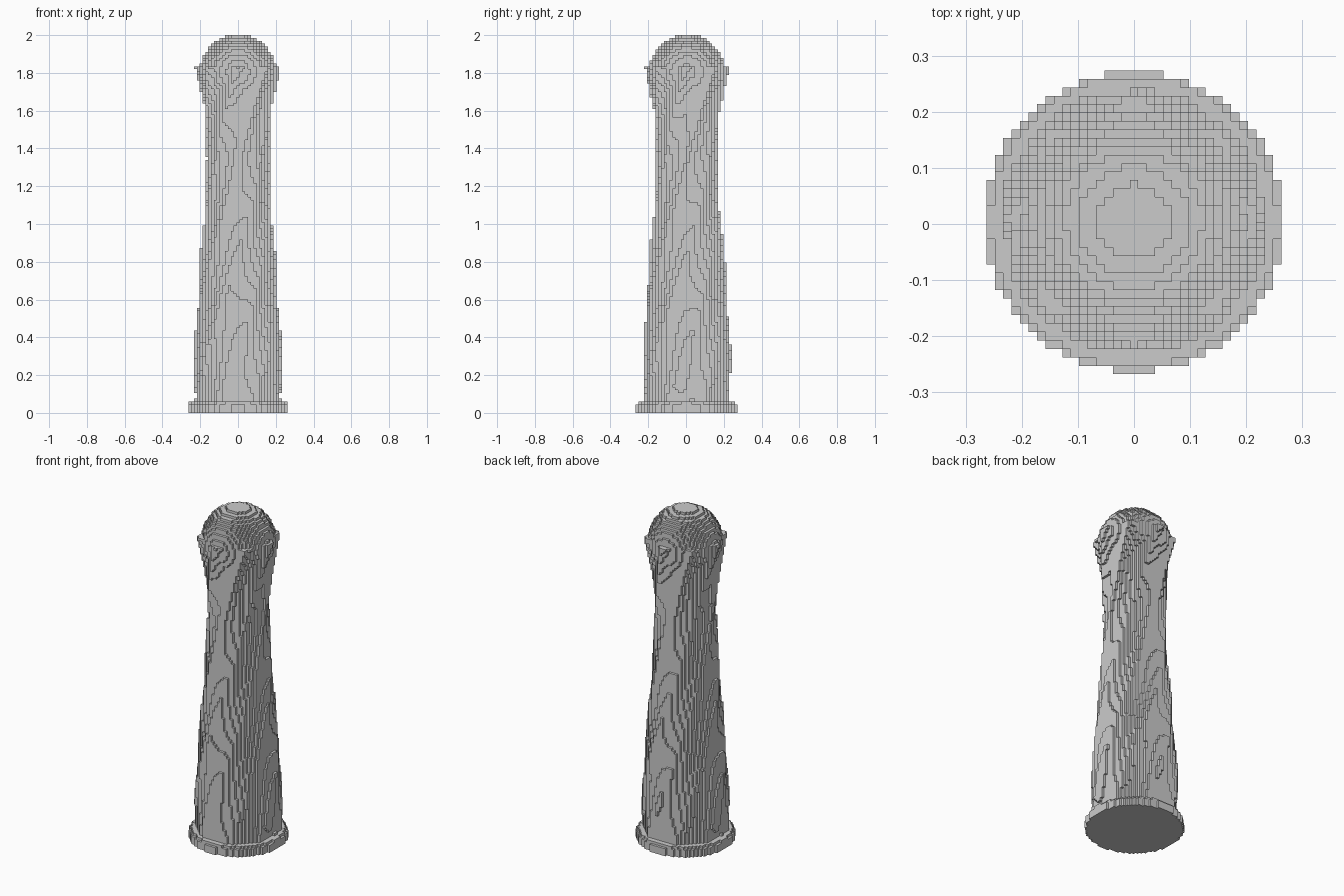
import bpy
import bmesh
import math

cube = bpy.data.objects.get("Cube")
if cube:
    bpy.data.objects.remove(cube, do_unlink=True)

CELL = 2 / 133
AXIS_Y = 0.005
Y_SHIFT = 0.0105
RIBS = 8
TWIST = 1.57          # radians per unit of height
TIP_Z = 1.835         # height where the ribs end in points
PROFILE = [(0.0, 0.238), (0.3, 0.235), (0.46, 0.228), (0.6, 0.218), (0.75, 0.205),
           (1.0, 0.186), (1.2, 0.173), (1.35, 0.167), (1.45, 0.171), (1.6, 0.185),
           (1.7, 0.201), (1.78, 0.216), (1.85, 0.234)]


def envelope(z):
    for (z0, r0), (z1, r1) in zip(PROFILE, PROFILE[1:]):
        if z <= z1:
            return r0 + (r1 - r0) * (z - z0) / (z1 - z0)
    return 0.0


def in_base(r, z):
    return z < 0.06 and r < (0.267 if z < 0.045 else 0.258)


def in_dome(r, z):
    return z > 1.7 and math.hypot(r, z - 1.804) < 0.2


def in_shaft(r, angle, z):
    if z > TIP_Z:
        return False
    phase = angle - TWIST * (z - TIP_Z)
    flute = abs(math.sin(phase * RIBS / 2))
    depth = 0.012 + 0.024 * max(0.0, (z - 1.5) / 0.35)
    return r < envelope(z) - depth * flute


def solid(i, j, k):
    x, y, z = i * CELL, j * CELL + Y_SHIFT - AXIS_Y, (k + 0.5) * CELL
    if z < 0 or z > 2:
        return False
    r = math.hypot(x, y)
    return in_base(r, z) or in_dome(r, z) or in_shaft(r, math.atan2(y, x), z)


# Fill the stepped volume
span = range(-20, 21)
cells = {(i, j, k) for i in span for j in span for k in range(133) if solid(i, j, k)}

# Skin every exposed cell side
bm = bmesh.new()
corners = {}


def corner(p):
    if p not in corners:
        corners[p] = bm.verts.new(((p[0] - 0.5) * CELL, (p[1] - 0.5) * CELL + Y_SHIFT, p[2] * CELL))
    return corners[p]


for cell in cells:
    for axis in range(3):
        u, v = (axis + 1) % 3, (axis + 2) % 3
        for side in (0, 1):
            near = list(cell)
            near[axis] += 2 * side - 1
            if tuple(near) in cells:
                continue
            loop = []
            for du, dv in ((0, 0), (1, 0), (1, 1), (0, 1)):
                p = list(cell)
                p[axis] += side
                p[u] += du
                p[v] += dv
                loop.append(corner(tuple(p)))
            bm.faces.new(loop if side else loop[::-1])

mesh = bpy.data.meshes.new("twisted_column")
bm.to_mesh(mesh)
bm.free()

# Plain grey stone
stone = bpy.data.materials.new("grey_stone")
stone.use_nodes = True
colour = (0.6, 0.6, 0.6, 1)
stone.diffuse_color = colour
stone.node_tree.nodes["Principled BSDF"].inputs["Base Color"].default_value = colour
mesh.materials.append(stone)

column = bpy.data.objects.new("twisted_column", mesh)
bpy.context.collection.objects.link(column)
